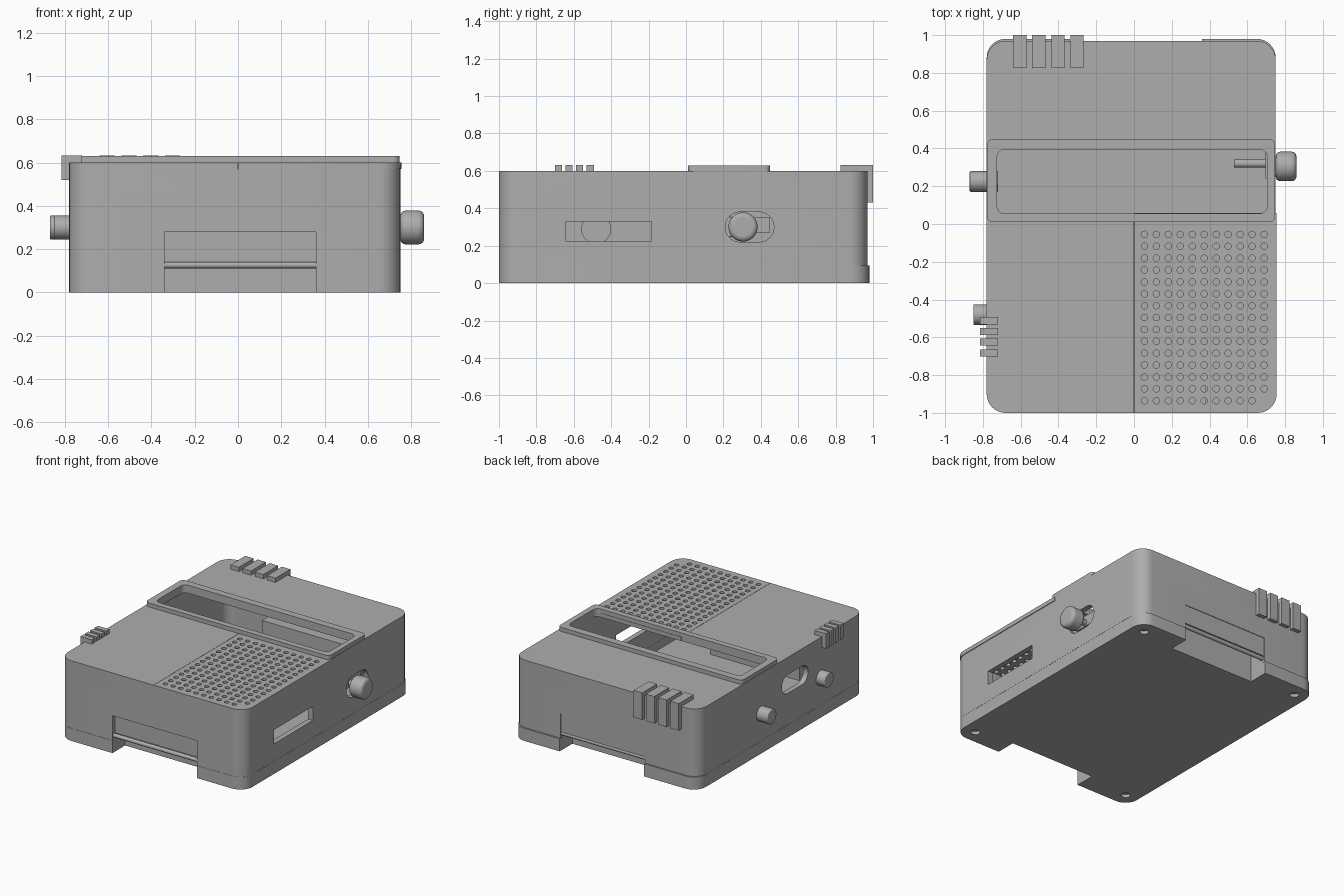
import bpy, bmesh, math

old = bpy.data.objects.get("Cube")
if old:
    bpy.data.objects.remove(old, do_unlink=True)

grey = bpy.data.materials.new("plain_grey")
grey.use_nodes = True
COLOUR = (0.42, 0.42, 0.42, 1)
grey.diffuse_color = COLOUR
grey.node_tree.nodes["Principled BSDF"].inputs["Base Color"].default_value = COLOUR


# ---------- helpers ----------
def rounded(a0, a1, b0, b1, r, steps=8):
    """Outline of a rounded rectangle."""
    pts = []
    centres = [(a1 - r, b1 - r), (a0 + r, b1 - r), (a0 + r, b0 + r), (a1 - r, b0 + r)]
    for k, (ca, cb) in enumerate(centres):
        for i in range(steps + 1):
            t = (k + i / steps) * math.pi / 2
            pts.append((ca + r * math.cos(t), cb + r * math.sin(t)))
    return pts


def rect(a0, a1, b0, b1):
    return [(a0, b0), (a1, b0), (a1, b1), (a0, b1)]


def circle(a, b, r, n=32):
    return [(a + r * math.cos(i * math.tau / n), b + r * math.sin(i * math.tau / n))
            for i in range(n)]


def prism(name, outlines, axis, lo, hi, bevel=0):
    """Extrude one or more outlines along an axis from lo to hi."""
    place = {"x": lambda a, b, h: (h, a, b),
             "y": lambda a, b, h: (a, h, b),
             "z": lambda a, b, h: (a, b, h)}[axis]
    bm = bmesh.new()
    for pts in outlines:
        low = [bm.verts.new(place(a, b, lo)) for a, b in pts]
        high = [bm.verts.new(place(a, b, hi)) for a, b in pts]
        bm.faces.new(low)
        bm.faces.new(high)
        for i in range(len(pts)):
            j = (i + 1) % len(pts)
            bm.faces.new((low[i], low[j], high[j], high[i]))
    bmesh.ops.recalc_face_normals(bm, faces=bm.faces)
    mesh = bpy.data.meshes.new(name)
    bm.to_mesh(mesh)
    bm.free()
    ob = bpy.data.objects.new(name, mesh)
    bpy.context.collection.objects.link(ob)
    mesh.materials.append(grey)
    if bevel:
        mod = ob.modifiers.new("soft_edge", "BEVEL")
        mod.width, mod.segments = bevel, 4
        mod.limit_method, mod.angle_limit = "ANGLE", math.radians(40)
    return ob


def cut(target, *cutters, operation="DIFFERENCE"):
    """Apply booleans to the target; the cutters stay hidden."""
    bpy.context.view_layer.objects.active = target
    for c in cutters:
        mod = target.modifiers.new("cut", "BOOLEAN")
        mod.object, mod.operation, mod.solver = c, operation, "EXACT"
        bpy.ops.object.modifier_apply(modifier=mod.name)
        c.hide_render = True
        c.hide_set(True)
        helpers.add(c)


helpers = set()
LEFT, RIGHT, FRONT, BACK = -0.78, 0.75, -1.0, 0.98
SEAM, LID, TOP = 0.095, 0.57, 0.60
WALL = 0.04

# ---------- cutters ----------
cavity = prism("cavity_cutter", [rounded(LEFT + WALL, RIGHT - WALL, FRONT + WALL,
               BACK - 0.01 - WALL, 0.07)], "z", 0.03, LID)
front_notch = prism("front_notch_cutter", [rect(-0.34, 0.36, -0.1, 0.28)], "y", -1.1, -0.85)
back_notch = prism("back_notch_cutter", [rect(-0.34, 0.36, -0.1, 0.28)], "y", 0.83, 1.1)
window = prism("window_cutter", [rounded(-0.725, 0.705, 0.055, 0.395, 0.04)], "z", 0.5, 0.7)
lid_space = prism("lid_cutter", [rect(0, 0.9, -1.1, 0.06)], "z", LID, 0.7)
side_slot = prism("side_slot_cutter", [rect(-0.645, -0.185, 0.225, 0.33)], "x", 0.65, 0.9)
knob_slot = prism("knob_slot_cutter", [rounded(0.21, 0.47, 0.22, 0.38, 0.079)], "x", 0.65, 0.9)
switch_slot = prism("switch_slot_cutter", [rounded(-0.33, -0.02, 0.33, 0.47, 0.069)],
                    "x", -0.9, -0.7)
screws = prism("screw_hole_cutter", [circle(x, y, 0.032, 20)
               for x in (LEFT + 0.1, RIGHT - 0.1) for y in (FRONT + 0.1, BACK - 0.1)],
               "z", -0.1, 0.025)

# ---------- casing ----------
shell = prism("upper_shell", [rounded(LEFT, RIGHT, FRONT, BACK - 0.01, 0.1)], "z", SEAM, TOP)
cut(shell, cavity, lid_space, front_notch, back_notch, window,
    side_slot, knob_slot, switch_slot)

base = prism("base_tray", [rounded(LEFT, RIGHT, FRONT, BACK, 0.1)], "z", 0, SEAM - 0.001)
cut(base, cavity, front_notch, back_notch, screws)

# ---------- perforated speaker lid ----------
lid = prism("speaker_lid", [rounded(LEFT, RIGHT + 0.005, FRONT, 0.5, 0.1)], "z", LID, TOP)
lid_area = prism("lid_area_helper", [rect(0.002, 0.9, -1.1, 0.058)], "z", 0.5, 0.7)
cut(lid, lid_area, operation="INTERSECT")
holes = [circle(0.055 + 0.0634 * i, -0.055 - 0.0629 * j, 0.017, 16)
         for i in range(11) for j in range(15) if (i, j) != (10, 14)]
cut(lid, prism("speaker_hole_cutter", holes, "z", 0.5, 0.7))

# ---------- screen bezel ----------
bezel = prism("screen_bezel", [rounded(LEFT + 0.003, RIGHT - 0.003, 0.01, 0.45, 0.03)],
              "z", TOP, 0.63)
cut(bezel, window)

# ---------- battery notches: housing, flap and hinge rod at each end ----------
for name, notch, edge, s, gap in (("front", front_notch, FRONT, 1, 0.03),
                                  ("back", back_notch, BACK - 0.01, -1, 0.004)):
    ends = sorted((edge + s * 0.03, edge + s * 0.17))
    housing = prism(name + "_notch_housing", [rect(-0.36, 0.38, 0.02, 0.30)], "y", *ends)
    cut(housing, notch)
    ends = sorted((edge + s * gap, edge + s * (gap + 0.03)))
    prism(name + "_flap", [rect(-0.34, 0.36, 0.14, 0.28)], "y", *ends)
    prism(name + "_hinge_rod", [circle(edge + s * 0.02, 0.126, 0.015, 16)], "x", -0.345, 0.365)

# ---------- knobs ----------
prism("tuning_knob", [circle(0.305, 0.30, 0.078, 40)], "x", RIGHT, 0.86, 0.025)
prism("tuning_shaft", [circle(0.32, 0.30, 0.022, 20)], "x", 0.53, RIGHT + 0.02)
prism("tuning_bracket", [rect(0.24, 0.45, 0.27, 0.35)], "x", 0.695, 0.705)
prism("upper_left_knob", [circle(0.225, 0.30, 0.055)], "x", -0.87, -0.72, 0.006)
prism("lower_left_knob", [circle(-0.48, 0.30, 0.055)], "x", -0.85, -0.72, 0.006)
prism("inner_jack", [circle(-0.48, 0.29, 0.08)], "x", -0.75, -0.68)

# ---------- clips folded over the top edges ----------
def clip_profile(inner, outer, edge, bottom):
    return [(inner, TOP), (edge, TOP), (edge, bottom), (outer, bottom), (outer, 0.632),
            (inner, 0.632)]


for i in range(4):
    x = -0.605 + 0.101 * i
    prism(f"back_clip_{i + 1}", [clip_profile(0.825, 1.0, 0.968, 0.43)], "x",
          x - 0.035, x + 0.035)
    y = -0.512 - 0.0567 * i
    prism(f"side_clip_{i + 1}", [clip_profile(-0.72, -0.815, -0.778, 0.52)], "y",
          y - 0.019, y + 0.019)

# ---------- shading, then drop the used cutters ----------
for c in helpers:
    bpy.data.objects.remove(c, do_unlink=True)
for ob in bpy.context.collection.objects:
    if ob.type == "MESH" and grey.name in ob.data.materials:
        bpy.ops.object.select_all(action="DESELECT")
        ob.select_set(True)
        bpy.context.view_layer.objects.active = ob
        bpy.ops.object.shade_smooth_by_angle(angle=math.radians(35))
